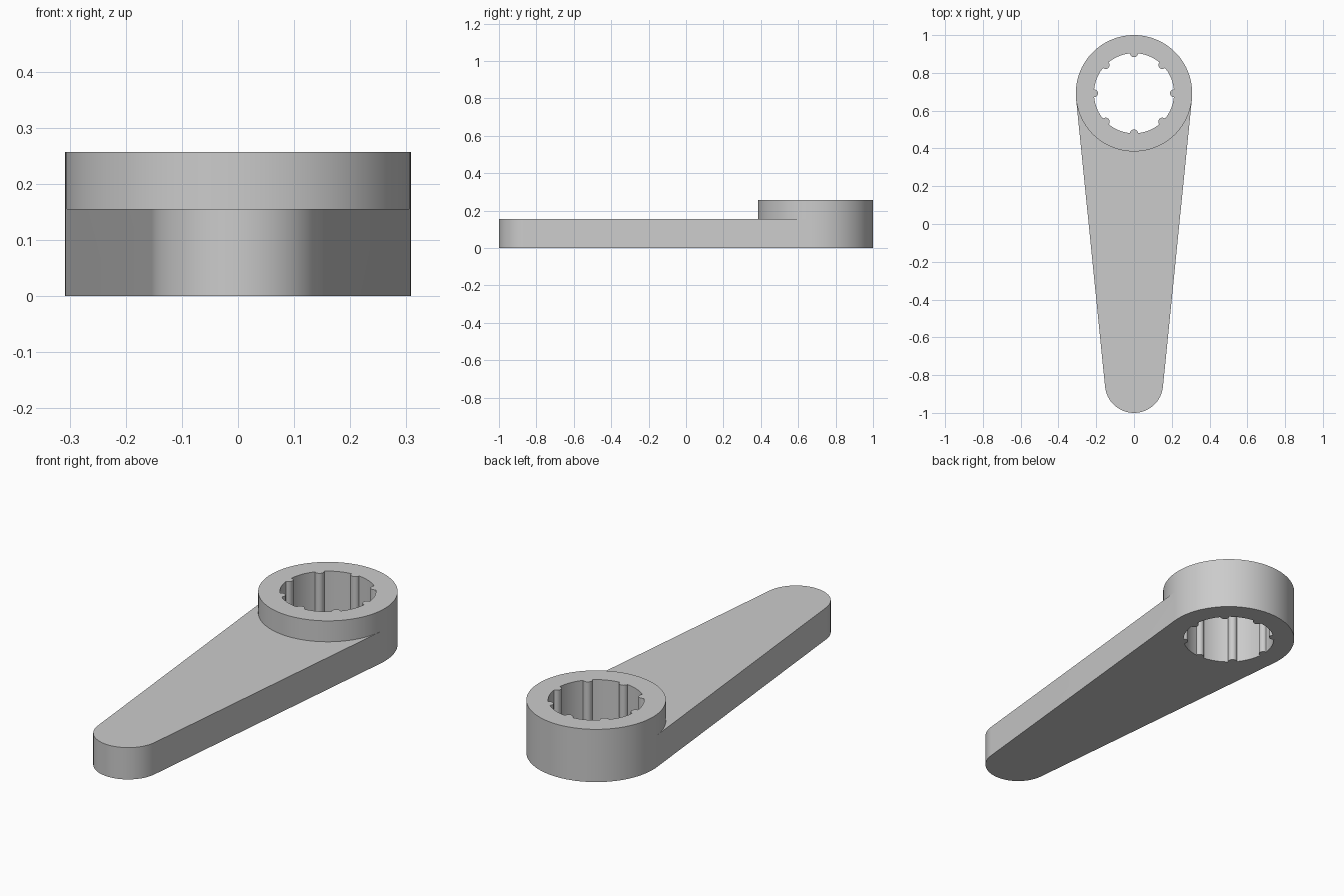
import bpy, bmesh
from math import sin, cos, pi, asin

cube = bpy.data.objects.get("Cube")
if cube:
    bpy.data.objects.remove(cube, do_unlink=True)

ARM_H, RING_H = 0.155, 0.257
RING_Y, RING_R = 0.692, 0.308
TIP_Y, TIP_R = -0.846, 0.154
HOLE_R, RIB_R, RIBS = 0.212, 0.021, 8


def arc(cx, cy, r, start, end, n):
    """Points along an arc, both ends included."""
    return [(cx + r * cos(start + (end - start) * i / n),
             cy + r * sin(start + (end - start) * i / n)) for i in range(n + 1)]


# Profiles: the arm sides are tangent to both round ends
lean = asin((RING_R - TIP_R) / (RING_Y - TIP_Y))
back_arc = arc(0, RING_Y, RING_R, -lean, pi + lean, 64)
front_arc = arc(0, RING_Y, RING_R, pi + lean, 2 * pi - lean, 56)
tip_arc = arc(0, TIP_Y, TIP_R, pi + lean, 2 * pi - lean, 40)
outline = back_arc + tip_arc
ring = back_arc + front_arc[1:-1]
arm_top = front_arc + tip_arc[::-1]

# Socket profile: circular hole with half-round ribs
half = 2 * asin(RIB_R / (2 * HOLE_R))
socket = []
for k in range(RIBS):
    a = 2 * pi * k / RIBS
    socket += arc(HOLE_R * cos(a), RING_Y + HOLE_R * sin(a), RIB_R,
                  a - pi / 2 - half / 2, a - 3 * pi / 2 + half / 2, 10)
    socket += arc(0, RING_Y, HOLE_R, a + half, a + 2 * pi / RIBS - half, 10)[1:-1]

bm = bmesh.new()
cache = {}


def vert(p, z):
    key = (round(p[0], 5), round(p[1], 5), z)
    if key not in cache:
        cache[key] = bm.verts.new((p[0], p[1], z))
    return cache[key]


def walls(points, z0, z1):
    for p, q in zip(points, points[1:] + points[:1]):
        bm.faces.new([vert(p, z0), vert(q, z0), vert(q, z1), vert(p, z1)])


def cap(loops, z):
    edges = []
    for points in loops:
        for p, q in zip(points, points[1:] + points[:1]):
            pair = (vert(p, z), vert(q, z))
            edges.append(bm.edges.get(pair) or bm.edges.new(pair))
    bmesh.ops.triangle_fill(bm, use_beauty=True, use_dissolve=False, edges=edges)


# Side walls, then flat caps
walls(outline, 0, ARM_H)
walls(ring, ARM_H, RING_H)
walls(socket, 0, RING_H)
cap([outline, socket], 0)
cap([ring, socket], RING_H)
bm.faces.new([vert(p, ARM_H) for p in arm_top])
bmesh.ops.recalc_face_normals(bm, faces=bm.faces)

mesh = bpy.data.meshes.new("wrench_body")
bm.to_mesh(mesh)
bm.free()
body = bpy.data.objects.new("wrench_body", mesh)
bpy.context.collection.objects.link(body)

# Single grey finish
grey = bpy.data.materials.new("light_grey")
grey.use_nodes = True
colour = (0.6, 0.6, 0.6, 1)
grey.diffuse_color = colour
grey.node_tree.nodes["Principled BSDF"].inputs["Base Color"].default_value = colour
mesh.materials.append(grey)

bpy.context.view_layer.objects.active = body
body.select_set(True)
bpy.ops.object.shade_smooth_by_angle(angle=pi / 6)
